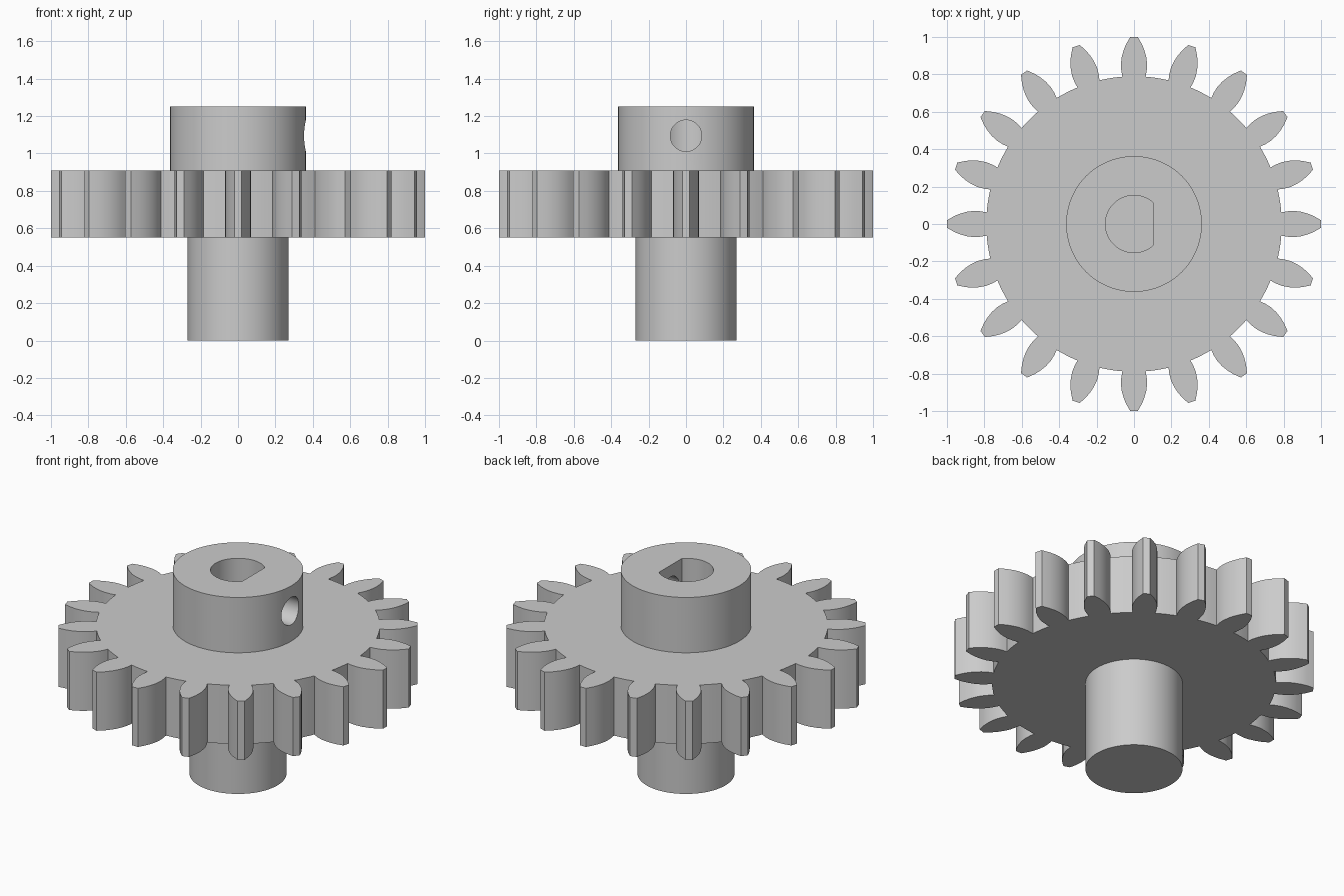
import bpy, bmesh, math
from mathutils import Vector

old = bpy.data.objects.get("Cube")
if old:
    bpy.data.objects.remove(old, do_unlink=True)

grey = bpy.data.materials.new("plain grey")
grey.use_nodes = True
COLOUR = (0.6, 0.6, 0.6, 1)
grey.diffuse_color = COLOUR
grey.node_tree.nodes["Principled BSDF"].inputs["Base Color"].default_value = COLOUR

TEETH = 20
ROOT = 0.79
WHEEL_BOTTOM, WHEEL_TOP, TOP = 0.55, 0.91, 1.25
# Half tooth profile from root to tip: radius, half width
FLANK = [(ROOT, 0.062), (0.82, 0.068), (0.855, 0.07), (0.89, 0.066),
         (0.925, 0.057), (0.96, 0.043), (1.0, 0.02)]


def prism(name, outline, z0, z1):
    """Extrude a closed outline from z0 up to z1."""
    bm = bmesh.new()
    face = bm.faces.new([bm.verts.new((x, y, z0)) for x, y in outline])
    extruded = bmesh.ops.extrude_face_region(bm, geom=[face])["geom"]
    verts = [v for v in extruded if isinstance(v, bmesh.types.BMVert)]
    bmesh.ops.translate(bm, verts=verts, vec=(0, 0, z1 - z0))
    bmesh.ops.recalc_face_normals(bm, faces=bm.faces)
    mesh = bpy.data.meshes.new(name)
    bm.to_mesh(mesh)
    bm.free()
    mesh.materials.append(grey)
    obj = bpy.data.objects.new(name, mesh)
    bpy.context.collection.objects.link(obj)
    return obj


def arc(radius, start, end, steps):
    angles = [start + (end - start) * i / steps for i in range(steps + 1)]
    return [(radius * math.cos(a), radius * math.sin(a)) for a in angles]


def circle(radius, steps=96):
    return arc(radius, 0, math.tau, steps)[:-1]


def activate(obj):
    bpy.ops.object.select_all(action="DESELECT")
    obj.select_set(True)
    bpy.context.view_layer.objects.active = obj


def cut(obj, cutter):
    activate(obj)
    mod = obj.modifiers.new("cut", "BOOLEAN")
    mod.operation = "DIFFERENCE"
    mod.solver = "EXACT"
    mod.object = cutter
    bpy.ops.object.modifier_apply(modifier=mod.name)


# Toothed outline: flank up, flank down, then the root arc to the next tooth
pitch = math.tau / TEETH
root_angle = math.asin(FLANK[0][1] / ROOT)
tooth = [(r, -w) for r, w in FLANK] + [(r, w) for r, w in reversed(FLANK)]
tooth = [(math.sqrt(r * r - w * w) if r == ROOT else r, w) for r, w in tooth]
gap = arc(ROOT, root_angle, pitch - root_angle, 4)[1:-1]
outline = []
for i in range(TEETH):
    c, s = math.cos(i * pitch), math.sin(i * pitch)
    outline += [(x * c - y * s, x * s + y * c) for x, y in tooth + gap]

wheel = prism("toothed_wheel", outline, WHEEL_BOTTOM, WHEEL_TOP)
hub = prism("hub", circle(0.363), WHEEL_TOP, TOP)
shaft = prism("lower_shaft", circle(0.27), 0, WHEEL_BOTTOM)

# D-shaped bore, flat on the side of the set screw hole
flat = math.acos(0.105 / 0.153)
bore = prism("bore_cutter", arc(0.153, flat, math.tau - flat, 64),
             WHEEL_BOTTOM - 0.1, TOP + 0.1)
# Radial set screw hole
screw = prism("screw_cutter", circle(0.084, 48), 0, 0.5)
screw.rotation_euler = (0, math.pi / 2, 0)
screw.location = Vector((0, 0, 1.095))
for cutter in (bore, screw):
    cutter.hide_render = True
bpy.context.view_layer.update()

cut(wheel, bore)
cut(hub, bore)
cut(hub, screw)
for cutter in (bore, screw):
    bpy.data.objects.remove(cutter, do_unlink=True)

for part in (wheel, hub, shaft):
    activate(part)
    bpy.ops.object.shade_smooth_by_angle(angle=math.radians(25))
